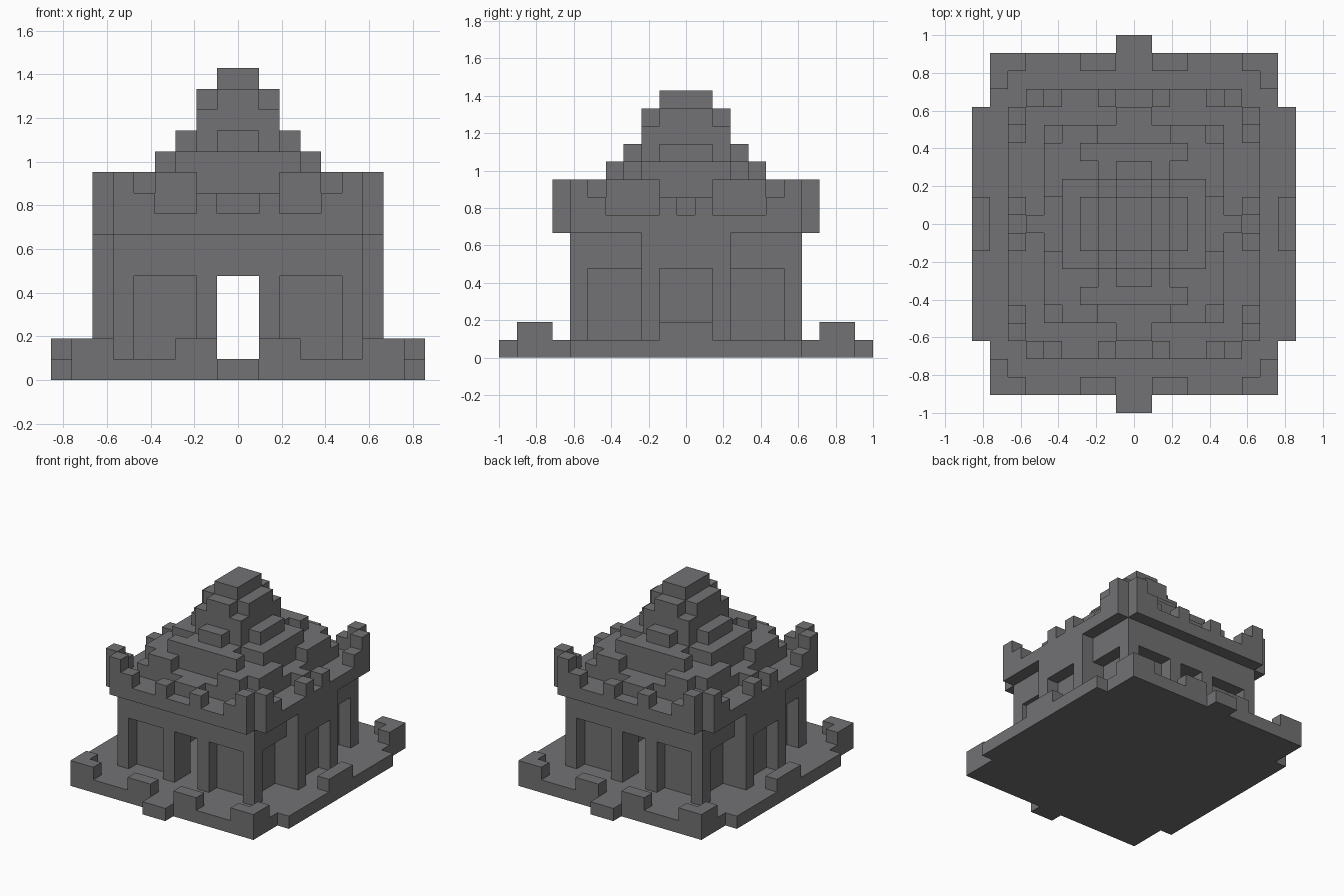
import bpy, bmesh
from mathutils import Vector

cube = bpy.data.objects.get("Cube")
if cube:
    bpy.data.objects.remove(cube, do_unlink=True)

U = 2 / 21  # size of one block

stone = bpy.data.materials.new("grey stone")
stone.use_nodes = True
GREY = (0.17, 0.165, 0.172, 1)
stone.diffuse_color = GREY
stone.node_tree.nodes["Principled BSDF"].inputs["Base Color"].default_value = GREY


def spans(a, b):
    """A span starting at 0 is centred; any other span is mirrored."""
    return [(-b, b)] if a == 0 else [(a, b), (-b, -a)]


def part(name, *boxes):
    """Blocks given as (x0, x1, y0, y1, z0, z1), mirrored in x and y."""
    bm = bmesh.new()
    for x0, x1, y0, y1, z0, z1 in boxes:
        for xa, xb in spans(x0, x1):
            for ya, yb in spans(y0, y1):
                size = Vector((xb - xa, yb - ya, z1 - z0))
                mid = Vector((xa + xb, ya + yb, z0 + z1)) / 2
                verts = bmesh.ops.create_cube(bm, size=1)["verts"]
                for v in verts:
                    v.co = Vector(c * s + m for c, s, m in zip(v.co, size, mid)) * U
    mesh = bpy.data.meshes.new(name)
    bm.to_mesh(mesh)
    bm.free()
    mesh.materials.append(stone)
    obj = bpy.data.objects.new(name, mesh)
    bpy.context.collection.objects.link(obj)


# Ground platform with side ledges and door steps
part("base_slab", (0, 8, 0, 9.5, 0, 1))
part("side_ledges", (8, 9, 0, 6.5, 0, 1))
part("door_steps", (0, 1, 9.5, 10.5, 0, 1))

# Low kerbs around the platform
part("corner_kerbs", (7, 8, 7.5, 9.5, 1, 2), (6, 7, 8.5, 9.5, 1, 2))
part("door_kerbs", (1, 3, 8.5, 9.5, 1, 2))
part("side_kerbs", (8, 9, 0, 1.5, 1, 2))

# Front and back walls with recessed panels and an open doorway
part("end_wall_panels", (1, 5, 4.5, 5.5, 1, 5))
part("end_wall_posts", (1, 2, 5.5, 6.5, 1, 5), (5, 6, 5.5, 6.5, 1, 5))
part("end_wall_lintels", (0, 6, 4.5, 6.5, 5, 7))

# Side walls with a projecting bay in the middle
part("side_wall_panels", (4, 5, 0, 4.5, 1, 5))
part("side_wall_lintels", (4, 6, 0, 4.5, 5, 7))
part("side_bays", (5, 6, 0, 2.5, 1, 5), (6, 7, 1.5, 2.5, 1, 5), (6, 7, 0, 2.5, 5, 7))

# Overhanging roof slab and its battlements
part("roof_slab", (0, 6, 0, 7.5, 7, 8), (6, 7, 0, 6.5, 7, 8))
part("end_battlements", (1, 2, 6.5, 7.5, 8, 9), (4, 5, 6.5, 7.5, 8, 9),
     (5, 6, 6.5, 7.5, 8, 10))
part("side_battlements", (6, 7, 0.5, 1.5, 8, 9), (6, 7, 4.5, 5.5, 8, 9),
     (6, 7, 5.5, 6.5, 8, 10))

# Stepped roof, tier by tier
part("roof_terrace", (0, 5, 0, 5.5, 8, 9), (0, 1, 5.5, 6.5, 8, 9), (5, 6, 0, 0.5, 8, 9))
part("lower_tier", (0, 4, 0, 4.5, 9, 10))
part("lower_tier_blocks", (2, 4, 4.5, 5.5, 9, 10), (4, 5, 1.5, 4.5, 9, 10))
part("middle_tier", (0, 2, 0, 3.5, 10, 11), (2, 3, 0, 2.5, 10, 11))
part("middle_tier_blocks", (0, 3, 3.5, 4.5, 10, 11), (3, 4, 0, 2.5, 10, 11))
part("upper_tier", (0, 2, 0, 2.5, 11, 13))
part("upper_tier_blocks", (0, 1, 2.5, 3.5, 11, 12), (2, 3, 0, 1.5, 11, 12))
part("top_tier", (0, 1, 0, 2.5, 13, 14), (1, 2, 0, 1.5, 13, 14))
part("roof_cap", (0, 1, 0, 1.5, 14, 15))
